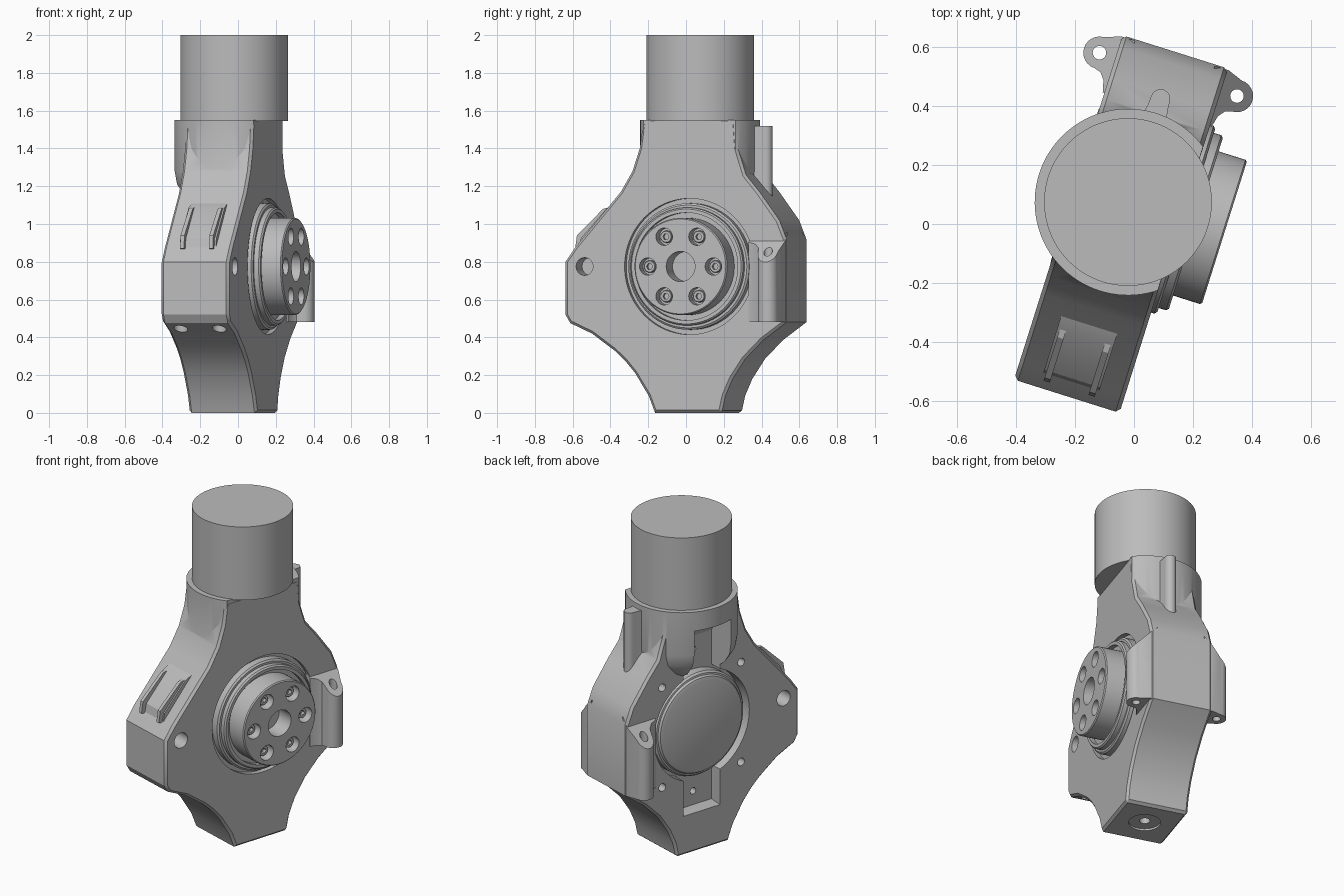
import bpy, bmesh, math

if "Cube" in bpy.data.objects:
    bpy.data.objects.remove(bpy.data.objects["Cube"])

TURN = math.radians(-17.5)      # whole assembly is turned about z
MID, AXIS, HUB = -0.042, 0.065, 0.775   # slab mid x, axis y, hub height
FACE, REAR = 0.146, -0.23       # flat faces of the slab

grey = bpy.data.materials.new("cast_grey")
grey.use_nodes = True
colour = (0.5, 0.5, 0.5, 1)
grey.diffuse_color = colour
grey.node_tree.nodes["Principled BSDF"].inputs["Base Color"].default_value = colour


def finish(name, bm):
    bmesh.ops.recalc_face_normals(bm, faces=bm.faces)
    me = bpy.data.meshes.new(name)
    bm.to_mesh(me)
    bm.free()
    me.materials.append(grey)
    ob = bpy.data.objects.new(name, me)
    ob.rotation_euler.z = TURN
    bpy.context.collection.objects.link(ob)
    return ob


def loft(name, rings):
    """Skin a list of equal rings of points and cap both ends."""
    bm = bmesh.new()
    loops = [[bm.verts.new(p) for p in ring] for ring in rings]
    n = len(loops[0])
    for a, b in zip(loops, loops[1:]):
        for i in range(n):
            j = (i + 1) % n
            bm.faces.new((a[i], a[j], b[j], b[i]))
    bm.faces.new(loops[0])
    bm.faces.new(loops[-1])
    return finish(name, bm)


def prism(name, outline, axis, lo, hi):
    place = (lambda h, p: (h, *p)) if axis == "x" else (lambda h, p: (*p, h))
    return loft(name, [[place(h, p) for p in outline] for h in (lo, hi)])


def lathe(name, profile, axis, centre, n=64):
    """Turn (radius, height) points about an x or z axis."""
    rings = []
    for r, h in profile:
        ring = []
        for i in range(n):
            t = math.tau * i / n
            u, v = centre[0] + r * math.cos(t), centre[1] + r * math.sin(t)
            ring.append((h, u, v) if axis == "x" else (u, v, h))
        rings.append(ring)
    return loft(name, rings)


def rod(axis, centre, r, lo, hi, n=32):
    return lathe("cutter", [(r, lo), (r, hi)], axis, centre, n)


def activate(ob):
    bpy.ops.object.select_all(action="DESELECT")
    ob.select_set(True)
    bpy.context.view_layer.objects.active = ob


def apply(ob, mod):
    activate(ob)
    bpy.ops.object.modifier_apply(modifier=mod.name)


def combine(ob, others, operation="DIFFERENCE"):
    for other in others:
        other.hide_render = True
        mod = ob.modifiers.new("bool", "BOOLEAN")
        mod.solver = "EXACT"
        mod.operation = operation
        mod.object = other
        apply(ob, mod)
        bpy.data.objects.remove(other)


def rect(u0, u1, v0, v1):
    return [(u0, v0), (u1, v0), (u1, v1), (u0, v1)]


# Main slab, outlined from the side
front = [(-0.13, 0), (-0.165, 0.09), (-0.24, 0.21), (-0.295, 0.275), (-0.355, 0.33),
         (-0.48, 0.42), (-0.6, 0.475), (-0.627, 0.52), (-0.627, 0.8), (-0.57, 0.88),
         (-0.32, 1.17), (-0.255, 1.28), (-0.215, 1.4), (-0.195, 1.54)]
back = [(0.32, 1.54), (0.33, 1.4), (0.375, 1.26), (0.45, 1.17), (0.56, 1.02), (0.6, 0.92),
        (0.6, 0.48), (0.47, 0.385), (0.37, 0.285), (0.3, 0.18), (0.26, 0.09), (0.24, 0)]
body = prism("body", front + back, "x", REAR, FACE)
bevel = body.modifiers.new("bevel", "BEVEL")
bevel.width = 0.014
bevel.segments = 1
bevel.limit_method = "ANGLE"
bevel.angle_limit = math.radians(75)
apply(body, bevel)

# Round neck, flattened on the hub side
neck = lathe("neck", [(0.17, 1.07), (0.26, 1.14), (0.305, 1.21), (0.317, 1.28), (0.317, 1.55)],
             "z", (MID, AXIS), 96)
combine(neck, [prism("cutter", rect(FACE - 0.001, 0.6, -0.6, 0.6), "z", 0.9, 1.7)])
combine(body, [neck], "UNION")

# Rear pocket: slot with a sloped roof, and a round bore
slot = [(-0.6, 0.21), (-0.15, 0.25), (-0.15, 1.3), (-0.22, 1.42), (-0.6, 1.46)]
half = 0.13
pocket = loft("cutter", [[(x, AXIS + s * half, z) for x, z in slot] for s in (-1, 1)])
cuts = [pocket, rod("x", (AXIS, HUB), 0.338, -0.6, -0.148, 80)]
# Hub recess, side holes, screw holes, underside holes and foot bore
cuts.append(rod("x", (AXIS, HUB), 0.36, 0.115, 0.3, 80))
for lo, hi in ((0.04, 0.3), (-0.4, -0.12)):
    cuts.append(rod("x", (-0.517, HUB), 0.047, lo, hi))
for sy in (-1, 1):
    for sz in (-1, 1):
        cuts.append(rod("x", (AXIS + sy * 0.28, HUB + sz * 0.31), 0.024, -0.4, -0.17, 16))
    cuts.append(rod("x", (AXIS, HUB + sy * 0.44), 0.02, -0.4, -0.1, 16))
    cuts.append(rod("z", (MID + sy * 0.107, -0.535), 0.037, 0.3, 0.53))
foot = (MID, 0.055)
cuts += [rod("z", foot, 0.09, -0.1, 0.012), rod("z", foot, 0.03, -0.1, 0.08)]
combine(body, cuts)

# Upper post
lathe("post", [(0.285, 1.545), (0.285, 2)], "z", (MID, AXIS), 96)

# Output hub with stepped collar, centre bore and bolt circle
lathe("hub_collar", [(0.335, 0.1), (0.335, 0.158), (0.325, 0.166), (0.312, 0.166),
                     (0.312, 0.192), (0.304, 0.2), (0.285, 0.2), (0.285, 0.17)],
      "x", (AXIS, HUB), 80)
hub = lathe("hub", [(0.257, 0.12), (0.257, 0.296), (0.251, 0.302)], "x", (AXIS, HUB), 80)
bores = [rod("x", (AXIS, HUB), 0.08, 0.19, 0.4)]
for i in range(6):
    t = math.tau * i / 6
    spot = (AXIS + 0.182 * math.cos(t), HUB + 0.182 * math.sin(t))
    bores.append(rod("x", spot, 0.046, 0.24, 0.4, 24))
    bolt = lathe("hub_bolt", [(0.032, 0.23), (0.032, 0.268), (0.029, 0.272)], "x", spot, 24)
    combine(bolt, [rod("x", spot, 0.017, 0.25, 0.4, 6)])
combine(hub, bores)

# Rear round cover
lathe("rear_cover", [(0.318, -0.14), (0.318, -0.2), (0.308, -0.212), (0.298, -0.214),
                     (0.29, -0.226), (0.27, -0.232)], "x", (AXIS, HUB), 80)

# Mounting lugs with sloped tops, one on each side of the back
LUG_X, LUG_Y, LUG_R = 0.203, 0.52, 0.055
outline = [(0.1, 0.595), (0.15, 0.595)]
for i in range(13):
    t = math.pi * (0.5 - i / 12)
    outline.append((LUG_X + LUG_R * math.cos(t), LUG_Y + LUG_R * math.sin(t)))
outline += [(0.18, 0.458), (0.162, 0.435), (0.152, 0.395), (0.1, 0.395)]
for side, label in ((1, "hub_side"), (-1, "rear_side")):
    flip = lambda x: MID + side * (x - MID)
    lug = loft("lug_" + label, [[(flip(x), y, 0.48) for x, y in outline],
                                [(flip(x), y, 0.91 - (x - FACE)) for x, y in outline]])
    combine(lug, [rod("z", (flip(LUG_X), LUG_Y), 0.023, 0.3, 1.1, 24)])

# Rounded rib at the back of the neck
rib = [(MID - 0.06, 0.3), (MID - 0.035, 0.4)]
for i in range(9):
    t = math.pi * (1 - i / 8)
    rib.append((MID + 0.033 * math.cos(t), 0.433 + 0.033 * math.sin(t)))
rib += [(MID + 0.035, 0.4), (MID + 0.06, 0.3)]
prism("back_rib", rib, "z", 1.1, 1.52)

# Pad and two fins on the front slope
prism("front_pad", [(-0.33, 1.13), (-0.42, 1.085), (-0.565, 0.925), (-0.575, 0.875), (-0.4, 0.9)],
      "x", MID - 0.1, MID + 0.1)
fin = [(-0.36, 1.1), (-0.445, 1.08), (-0.59, 0.94), (-0.6, 0.87), (-0.5, 0.86)]
for s in (-1, 1):
    prism("front_fin", fin, "x", MID + s * 0.08 - 0.011, MID + s * 0.08 + 0.011)

# Smooth round surfaces, keep edges crisp
for ob in list(bpy.context.collection.objects):
    if ob.type == "MESH" and grey.name in ob.data.materials:
        activate(ob)
        bpy.ops.object.shade_smooth_by_angle(angle=math.radians(25))
